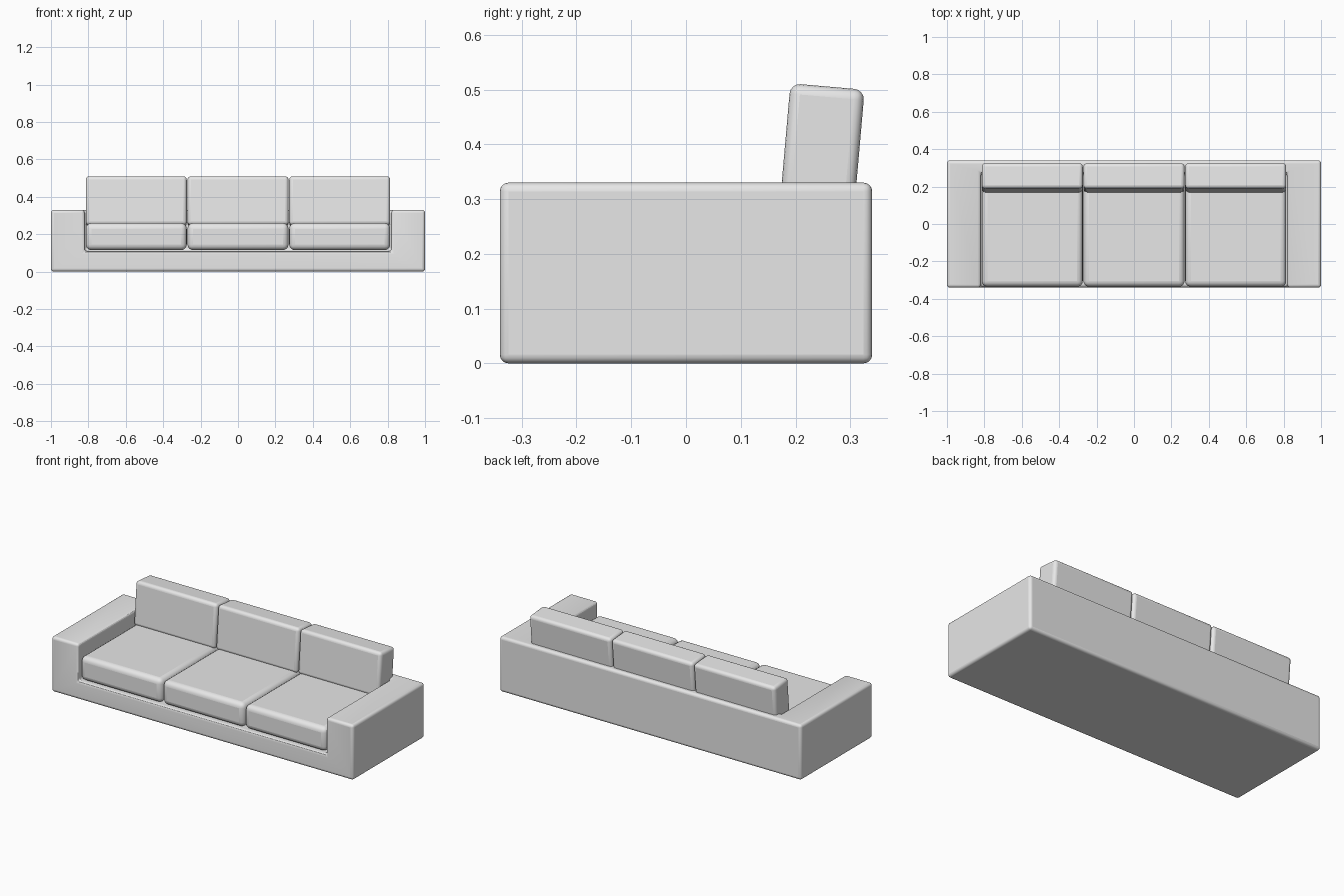
import bpy
import math

cube = bpy.data.objects.get("Cube")
if cube:
    bpy.data.objects.remove(cube, do_unlink=True)

fabric = bpy.data.materials.new("light_grey_fabric")
fabric.use_nodes = True
fabric.diffuse_color = (0.8, 0.8, 0.8, 1)
fabric.node_tree.nodes["Principled BSDF"].inputs["Base Color"].default_value = (0.8, 0.8, 0.8, 1)


def box(name, centre, size, tilt=0):
    bpy.ops.mesh.primitive_cube_add(size=1, location=centre)
    ob = bpy.context.object
    ob.name = name
    ob.scale = size
    bpy.ops.object.transform_apply(location=False, rotation=False, scale=True)
    ob.rotation_euler.x = math.radians(tilt)
    ob.data.materials.append(fabric)
    return ob


def round_edges(ob, radius):
    bevel = ob.modifiers.new("rounding", 'BEVEL')
    bevel.width = radius
    bevel.segments = 4
    bevel.limit_method = 'ANGLE'
    bpy.ops.object.select_all(action='DESELECT')
    ob.select_set(True)
    bpy.context.view_layer.objects.active = ob
    bpy.ops.object.shade_smooth_by_angle(angle=math.radians(40))


# Frame: one block with the seating recess cut out, leaving base, arms and back
frame = box("sofa_frame", (0, 0, 0.165), (2, 0.68, 0.33))
recess = box("recess_cutter", (0, -0.115, 0.36), (1.64, 0.77, 0.5))
recess.hide_render = True
recess.hide_viewport = True
cut = frame.modifiers.new("recess", 'BOOLEAN')
cut.operation = 'DIFFERENCE'
cut.solver = 'EXACT'
cut.object = recess
round_edges(frame, 0.016)

# Three seat cushions, each with a slightly reclined back cushion
for side, x in (("right", -0.544), ("middle", 0), ("left", 0.544)):
    seat = box(f"seat_cushion_{side}", (x, -0.035, 0.187), (0.54, 0.6, 0.144))
    round_edges(seat, 0.03)
    back = box(f"back_cushion_{side}", (x, 0.247, 0.375), (0.54, 0.136, 0.262), tilt=-5)
    round_edges(back, 0.019)
